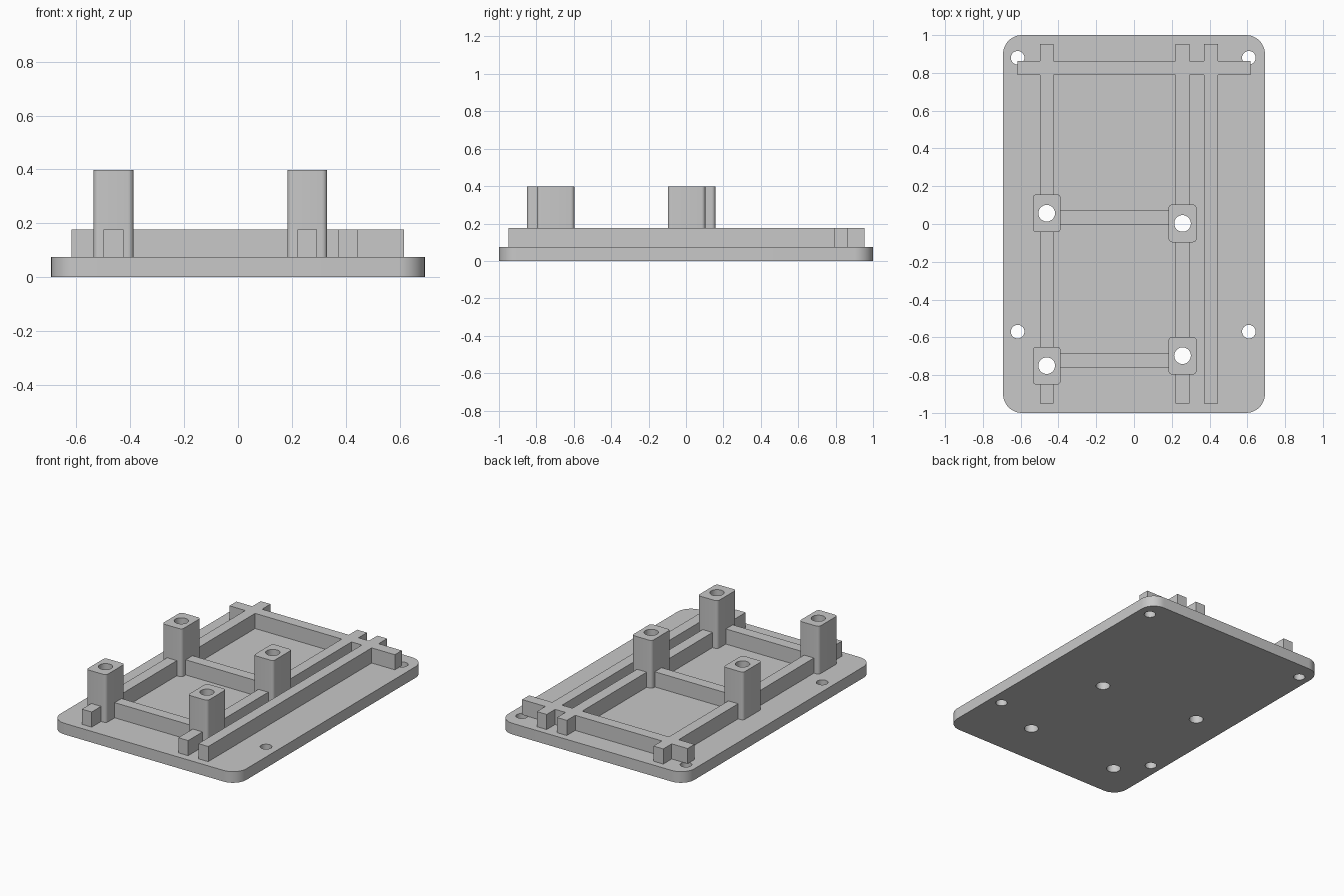
import bpy, bmesh, math

cube = bpy.data.objects.get("Cube")
if cube:
    bpy.data.objects.remove(cube, do_unlink=True)

PLATE_TOP, RIB_TOP, POST_TOP = 0.075, 0.177, 0.397
RIB = 0.073  # rib width

grey = bpy.data.materials.new("light_grey")
grey.use_nodes = True
grey.diffuse_color = (0.58, 0.58, 0.58, 1)
grey.node_tree.nodes["Principled BSDF"].inputs["Base Color"].default_value = grey.diffuse_color


def prism(name, points, z0, z1):
    """Extrude a flat outline from z0 up to z1."""
    bm = bmesh.new()
    face = bm.faces.new([bm.verts.new((x, y, z0)) for x, y in points])
    top = bmesh.ops.extrude_face_region(bm, geom=[face])["geom"]
    bmesh.ops.translate(bm, verts=[v for v in top if isinstance(v, bmesh.types.BMVert)],
                        vec=(0, 0, z1 - z0))
    bmesh.ops.recalc_face_normals(bm, faces=bm.faces)
    mesh = bpy.data.meshes.new(name)
    bm.to_mesh(mesh)
    bm.free()
    mesh.materials.append(grey)
    obj = bpy.data.objects.new(name, mesh)
    bpy.context.collection.objects.link(obj)
    return obj


def arc(cx, cy, r, start, sweep, steps):
    return [(cx + r * math.cos(start + sweep * i / steps),
             cy + r * math.sin(start + sweep * i / steps)) for i in range(steps + 1)]


def rounded_box(name, cx, cy, w, d, r, z0, z1, steps=8):
    points = []
    for i, (sx, sy) in enumerate([(1, 1), (-1, 1), (-1, -1), (1, -1)]):
        points += arc(cx + sx * (w / 2 - r), cy + sy * (d / 2 - r), r,
                      i * math.pi / 2, math.pi / 2, steps)
    return prism(name, points, z0, z1)


def rib(name, x0, x1, y0, y1):
    return prism(name, [(x0, y0), (x1, y0), (x1, y1), (x0, y1)], PLATE_TOP, RIB_TOP)


def combine(target, tool, operation):
    """Apply a boolean and discard the tool."""
    mod = target.modifiers.new("boolean", "BOOLEAN")
    mod.operation, mod.solver, mod.object = operation, "EXACT", tool
    bpy.context.view_layer.objects.active = target
    bpy.ops.object.modifier_apply(modifier=mod.name)
    bpy.data.objects.remove(tool, do_unlink=True)


def drill(target, x, y, r):
    combine(target, prism("drill", arc(x, y, r, 0, math.tau, 32)[:-1], -0.1, 0.5), "DIFFERENCE")


# Base plate with four screw holes
plate = rounded_box("base_plate", 0, 0, 1.386, 2, 0.1, 0, PLATE_TOP, 12)
for x in (-0.616, 0.608):
    for y in (0.88, -0.57):
        drill(plate, x, y, 0.036)

# Stiffening frame: rear bar, three long ribs, two short braces
LEFT_X, RIGHT_X = -0.462, 0.257
frame = rib("rib_frame", -0.617, 0.616, 0.79, 0.864)
for x in (LEFT_X, RIGHT_X, 0.407):
    combine(frame, rib("long_rib", x - RIB / 2, x + RIB / 2, -0.95, 0.954), "UNION")
for y in (0.034, -0.722):
    combine(frame, rib("brace", LEFT_X, RIGHT_X, y - RIB / 2, y + RIB / 2), "UNION")

# Standoff posts, bored right through the frame and plate
posts = {"rear_right_post": (LEFT_X, 0.057), "front_right_post": (LEFT_X, -0.75),
         "rear_left_post": (RIGHT_X, 0.003), "front_left_post": (RIGHT_X, -0.697)}
solids = [plate, frame]
for name, (x, y) in posts.items():
    post = rounded_box(name, x, y, 0.148, 0.2, 0.02, PLATE_TOP, POST_TOP, 5)
    for part in (post, frame, plate):
        drill(part, x, y, 0.044)
    solids.append(post)

# Smooth the round walls, keep the edges crisp
bpy.ops.object.select_all(action="DESELECT")
for obj in solids:
    obj.select_set(True)
bpy.context.view_layer.objects.active = plate
bpy.ops.object.shade_smooth_by_angle(angle=math.radians(30))
